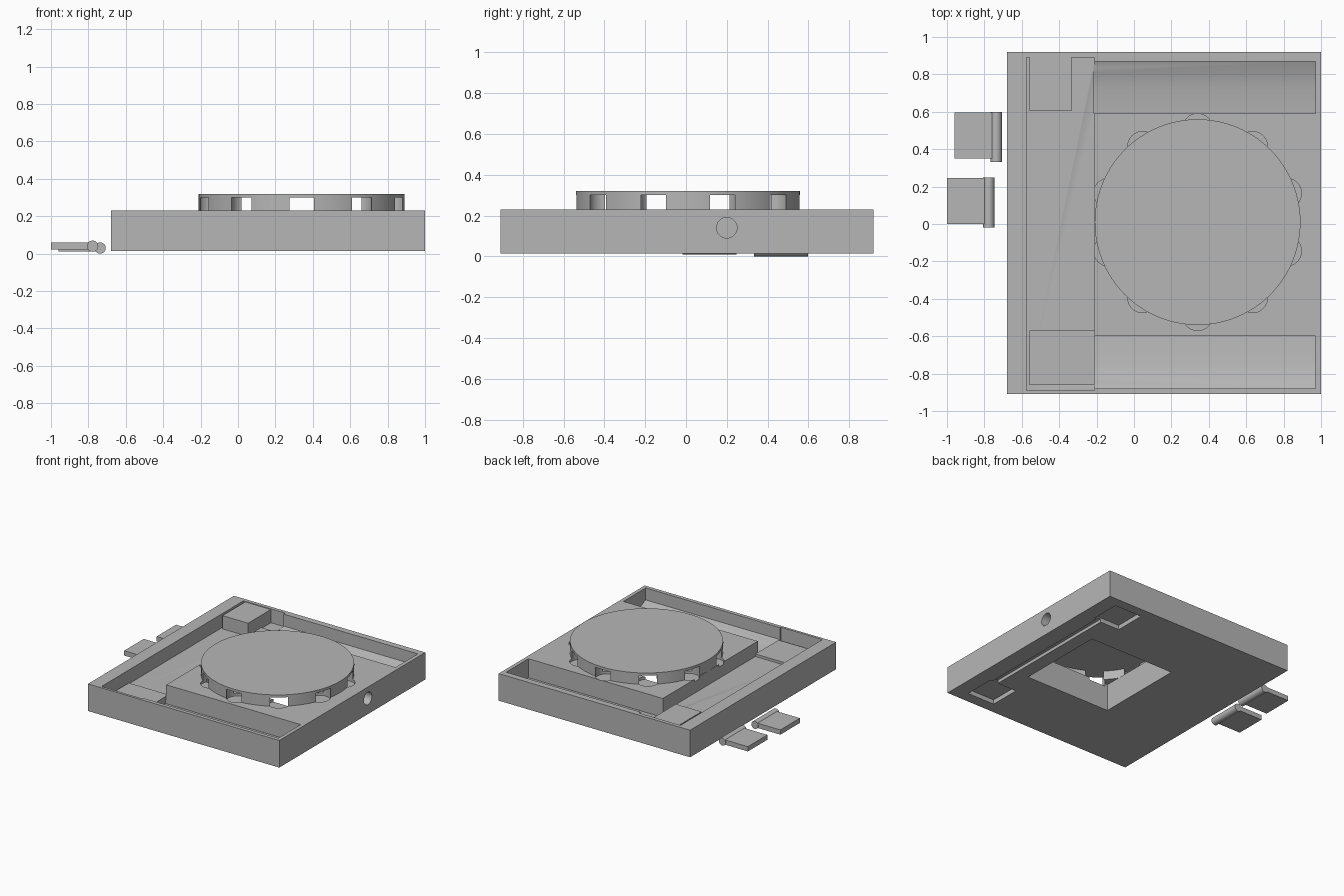
import bpy, bmesh
from math import pi, sin, cos
from mathutils import Matrix

default = bpy.data.objects.get("Cube")
if default:
    bpy.data.objects.remove(default, do_unlink=True)

grey = bpy.data.materials.new("plain_grey")
grey.use_nodes = True
grey.diffuse_color = (0.47, 0.47, 0.47, 1)
grey.node_tree.nodes["Principled BSDF"].inputs["Base Color"].default_value = (0.47, 0.47, 0.47, 1)


def make(name, bm):
    bmesh.ops.recalc_face_normals(bm, faces=bm.faces)
    mesh = bpy.data.meshes.new(name)
    bm.to_mesh(mesh)
    bm.free()
    mesh.materials.append(grey)
    ob = bpy.data.objects.new(name, mesh)
    bpy.context.collection.objects.link(ob)
    return ob


def box(name, x, y, z):
    bm = bmesh.new()
    size = Matrix.Diagonal((x[1] - x[0], y[1] - y[0], z[1] - z[0], 1))
    mid = Matrix.Translation((sum(x) / 2, sum(y) / 2, sum(z) / 2))
    bmesh.ops.create_cube(bm, size=1, matrix=mid @ size)
    return make(name, bm)


def cylinder(name, centre, radius, length, axis="Z", sides=32):
    bm = bmesh.new()
    turn = {"X": Matrix.Rotation(pi / 2, 4, "Y"), "Y": Matrix.Rotation(pi / 2, 4, "X"),
            "Z": Matrix.Identity(4)}[axis]
    bmesh.ops.create_cone(bm, cap_ends=True, segments=sides, radius1=radius, radius2=radius,
                          depth=length, matrix=Matrix.Translation(centre) @ turn)
    return make(name, bm)


def prism_x(name, profile, x0, x1):
    bm = bmesh.new()
    face = bm.faces.new([bm.verts.new((x0, y, z)) for y, z in profile])
    out = bmesh.ops.extrude_face_region(bm, geom=[face])
    moved = [v for v in out["geom"] if isinstance(v, bmesh.types.BMVert)]
    bmesh.ops.translate(bm, verts=moved, vec=(x1 - x0, 0, 0))
    return make(name, bm)


def activate(ob):
    bpy.ops.object.select_all(action="DESELECT")
    ob.select_set(True)
    bpy.context.view_layer.objects.active = ob


def cut(target, cutter):
    activate(target)
    mod = target.modifiers.new("cut", "BOOLEAN")
    mod.operation, mod.solver, mod.object = "DIFFERENCE", "EXACT", cutter
    bpy.ops.object.modifier_apply(modifier=mod.name)
    bpy.data.objects.remove(cutter, do_unlink=True)


def smooth(ob):
    activate(ob)
    bpy.ops.object.shade_smooth_by_angle(angle=pi / 6)


CX, CY = 0.34, 0.01   # cap centre
TOP = 0.23            # case top

# Case: shallow tray with a raised platform left between the channels
case = box("case", (-0.68, 1.0), (-0.91, 0.92), (0.015, TOP))
cut(case, box("cutter", (-0.575, -0.21), (-0.89, 0.89), (0.12, 0.4)))
for side, inner, outer in ((1, 0.59, 0.87), (-1, 0.60, 0.88)):
    profile = [(inner, 0.4), (inner, 0.08), (inner + 0.14, 0.09), (inner + 0.22, 0.11),
               (outer, 0.135), (outer, 0.4)]
    cut(case, prism_x("cutter", [(side * y, z) for y, z in profile], -0.215, 0.97))

# Square opening through the platform, and the cable hole leading to it
cut(case, box("cutter", (-0.05, 0.70), (-0.36, 0.36), (-0.1, 0.5)))
cut(case, cylinder("cutter", (0.9, 0.2, 0.14), 0.05, 0.5, "X"))

# Underside: two door recesses joined by a groove
for y in ((0.59, 0.84), (-0.82, -0.57)):
    cut(case, box("cutter", (0.64, 0.88), y, (-0.1, 0.05)))
cut(case, box("cutter", (0.81, 0.86), (-0.7, 0.7), (-0.1, 0.04)))

# Hollow round cap with a ring of rounded vents
cap = cylinder("round_cap", (CX, CY, 0.275), 0.55, 0.09, sides=96)
cut(cap, cylinder("cutter", (CX, CY, 0.2), 0.46, 0.2, sides=96))
for i in range(10):
    a = pi / 2 + i * pi / 5
    spot = (CX + 0.5 * cos(a), CY + 0.5 * sin(a), 0.255)
    for part in (cap, case):
        cut(part, cylinder("cutter", spot, 0.08, 0.09))
smooth(cap)
smooth(case)

# Corner blocks in the tray
box("back_corner_block", (-0.56, -0.335), (0.605, 0.89), (0.11, 0.225))
box("front_corner_block", (-0.56, -0.21), (-0.86, -0.57), (0.11, 0.14))

# Loose hinged doors beside the case
for name, x, y, z in (("back_door", -0.96, 0.35, 0.0), ("front_door", -1.0, 0.0, 0.01)):
    box(name + "_plate", (x, x + 0.21), (y, y + 0.245), (z + 0.012, z + 0.05))
    smooth(cylinder(name + "_hinge", (x + 0.223, y + 0.115, z + 0.03), 0.03, 0.265, "Y"))
